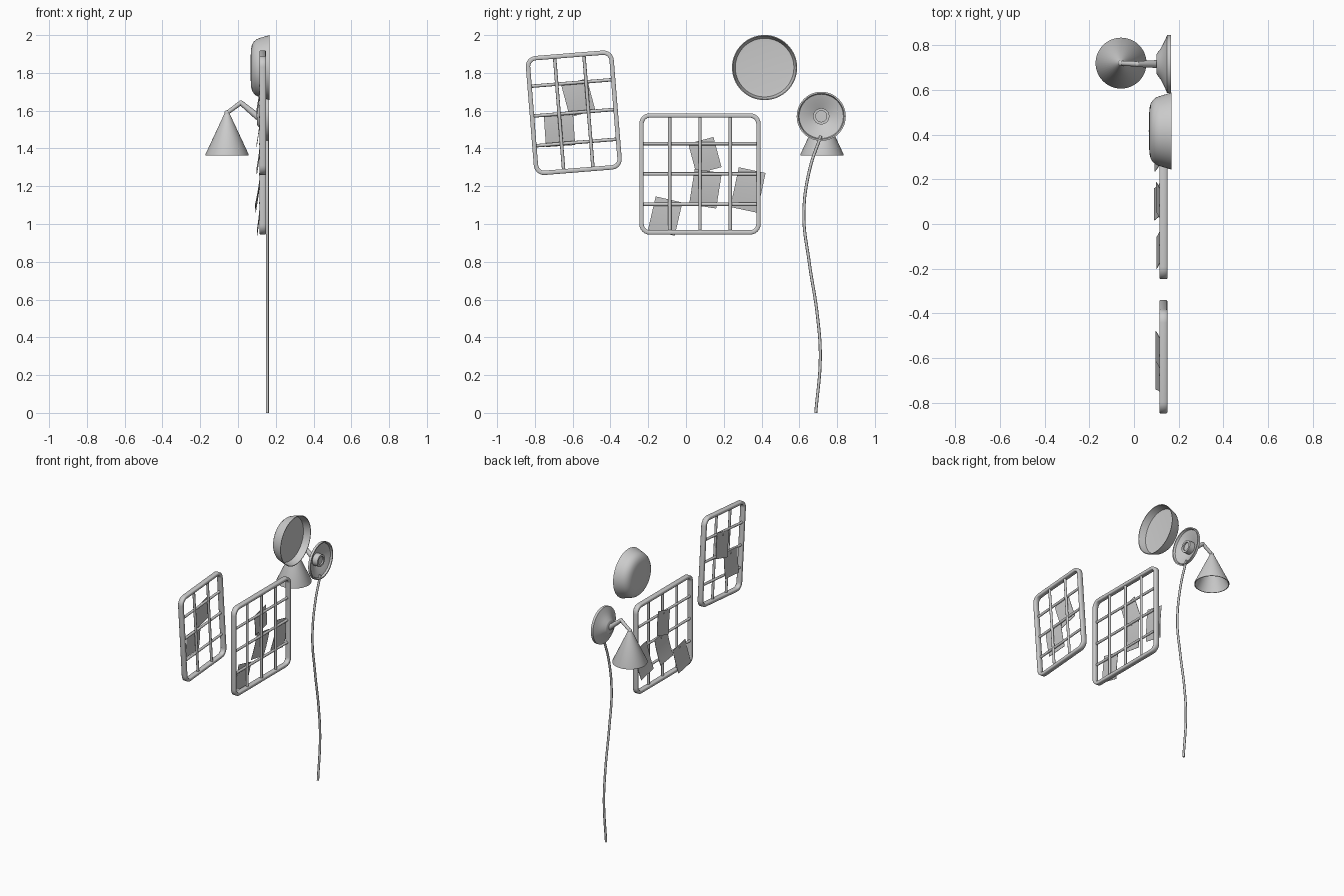
import bpy, bmesh, math
from mathutils import Matrix, Vector

if "Cube" in bpy.data.objects:
    bpy.data.objects.remove(bpy.data.objects["Cube"])


def finish(name, bm, angle=35):
    bmesh.ops.remove_doubles(bm, verts=bm.verts, dist=1e-5)
    bmesh.ops.recalc_face_normals(bm, faces=bm.faces)
    me = bpy.data.meshes.new(name)
    bm.to_mesh(me)
    bm.free()
    ob = bpy.data.objects.new(name, me)
    bpy.context.collection.objects.link(ob)
    bpy.ops.object.select_all(action='DESELECT')
    ob.select_set(True)
    bpy.context.view_layer.objects.active = ob
    bpy.ops.object.shade_smooth_by_angle(angle=math.radians(angle))
    return ob


def lathe(name, profile, matrix, n=48):
    """Spin a closed (radius, height) profile around local z."""
    bm = bmesh.new()
    rings = [[bm.verts.new((r * math.cos(2 * math.pi * i / n),
                            r * math.sin(2 * math.pi * i / n), h))
              for i in range(n)] for r, h in profile]
    for a, b in zip(rings, rings[1:]):
        for i in range(n):
            j = (i + 1) % n
            bm.faces.new((a[i], a[j], b[j], b[i]))
    bm.transform(matrix)
    return finish(name, bm)


def along_x(y, z):
    return Matrix.Translation((0, y, z)) @ Matrix.Rotation(math.pi / 2, 4, 'Y')


def add_rod(bm, a, b, r1, r2=None, n=12):
    a, b = Vector(a), Vector(b)
    d = b - a
    m = Matrix.Translation((a + b) / 2) @ d.to_track_quat('Z', 'Y').to_matrix().to_4x4()
    bmesh.ops.create_cone(bm, cap_ends=True, segments=n, radius1=r1,
                          radius2=r1 if r2 is None else r2, depth=d.length, matrix=m)


def in_wall(y, z, deg):
    return Matrix.Translation((0, y, z)) @ Matrix.Rotation(math.radians(deg), 4, 'X')


def rounded_loop(w, h, r, seg=6):
    pts = []
    for k, (sy, sz) in enumerate(((1, 1), (-1, 1), (-1, -1), (1, -1))):
        for i in range(seg + 1):
            a = math.pi / 2 * (k + i / seg)
            pts.append((sy * (w / 2 - r) + r * math.cos(a), sz * (h / 2 - r) + r * math.sin(a)))
    return pts


def wall_grid(name, y, z, w, h, deg, cols, rows):
    t, x0, x1, c = 0.023, 0.114, 0.149, 0.004
    # chamfered band section: (inset, x)
    section = [(c, x0), (t - c, x0), (t, x0 + c), (t, x1 - c),
               (t - c, x1), (c, x1), (0, x1 - c), (0, x0 + c)]
    bm = bmesh.new()
    loops = [[bm.verts.new((x, *p)) for p in rounded_loop(w - 2 * i, h - 2 * i, 0.055 - i)]
             for i, x in section]
    n = len(loops[0])
    for k, a in enumerate(loops):
        b = loops[(k + 1) % len(loops)]
        for i in range(n):
            j = (i + 1) % n
            bm.faces.new((a[i], a[j], b[j], b[i]))
    bm.transform(in_wall(y, z, deg))
    finish(name + "_frame", bm, 50)
    # crossing wires
    bm = bmesh.new()
    for i in range(1, cols):
        u = -w / 2 + w * i / cols
        add_rod(bm, (0.135, u, -h / 2 + 0.012), (0.135, u, h / 2 - 0.012), 0.009)
    for i in range(1, rows):
        v = -h / 2 + h * i / rows
        add_rod(bm, (0.128, -w / 2 + 0.012, v), (0.128, w / 2 - 0.012, v), 0.009)
    bm.transform(in_wall(y, z, deg))
    finish(name + "_wires", bm)


def note(i, y, z, w, h, deg, flare):
    """Thin sheet whose lower edge curls away from the wall."""
    bm = bmesh.new()
    n = 6
    rows = []
    for k in range(n + 1):
        t = k / n
        x = 0.117 - flare * t ** 1.6
        v = h / 2 - h * t
        rows.append([bm.verts.new(p) for p in ((x, -w / 2, v), (x, w / 2, v),
                                               (x + .002, w / 2, v), (x + .002, -w / 2, v))])
    for a, b in zip(rows, rows[1:]):
        for k in range(4):
            j = (k + 1) % 4
            bm.faces.new((a[k], a[j], b[j], b[k]))
    bm.faces.new(rows[0])
    bm.faces.new(rows[-1])
    bm.transform(in_wall(y, z, deg))
    finish(f"paper_note_{i}", bm)
    # push pin near the top edge
    bm = bmesh.new()
    add_rod(bm, (0.111, 0, h / 2 - 0.02), (0.118, 0, h / 2 - 0.02), 0.005, 0.006, 10)
    bm.transform(in_wall(y, z, deg))
    finish(f"push_pin_{i}", bm)


# memo grids
wall_grid("square_grid", 0.074, 1.265, 0.642, 0.642, 0, 4, 4)
wall_grid("tilted_grid", -0.594, 1.589, 0.467, 0.632, 4.6, 3, 4)

# pinned notes
notes = [(0.100, 1.363, 0.138, 0.165, 15, 0.018),
         (0.103, 1.187, 0.145, 0.190, -9, 0.027),
         (0.328, 1.180, 0.145, 0.215, -12, 0.025),
         (-0.110, 1.042, 0.145, 0.180, -13, 0.017),
         (-0.570, 1.668, 0.140, 0.175, 15, 0.020),
         (-0.670, 1.500, 0.155, 0.175, 4, 0.020)]
for i, args in enumerate(notes):
    note(i + 1, *args)

# round wall clock body: hollow back, domed front
lathe("round_wall_dome", [(0, .119), (.135, .119), (.155, .121), (.168, .168), (.1725, .168),
                          (.156, .113), (.150, .098), (.138, .084), (.122, .074),
                          (.100, .069), (.06, .067), (0, .066)], along_x(0.416, 1.828), 64)

# lamp wall plate with rear boss
LY, LZ = 0.716, 1.57
lathe("lamp_wall_plate", [(0, .150), (.029, .150), (.029, .160), (.043, .160), (.043, .120),
                          (.088, .142), (.117, .152), (.122, .165), (.130, .165), (.130, .148),
                          (.105, .138), (.07, .120), (.048, .103), (.042, .100), (0, .100)],
      along_x(LY, LZ))

# bent lamp arm
elbow, tip = (0.015, LY, 1.642), (-0.058, LY + .004, 1.588)
bm = bmesh.new()
add_rod(bm, (0.108, LY, 1.565), elbow, 0.018, 0.013, 16)
add_rod(bm, elbow, tip, 0.012, 0.011, 16)
for p, r in ((elbow, 0.0128), (tip, 0.014)):
    bmesh.ops.create_uvsphere(bm, u_segments=16, v_segments=8, radius=r,
                              matrix=Matrix.Translation(p))
finish("lamp_arm", bm)

# hollow cone shade
lathe("lamp_shade", [(0, 1.588), (.013, 1.586), (.114, 1.370), (.114, 1.362), (.109, 1.362),
                     (.108, 1.370), (.010, 1.575), (0, 1.576)],
      Matrix.Translation((-0.058, 0.72, 0)))

# hanging cord
curve = bpy.data.curves.new("lamp_cord", 'CURVE')
curve.dimensions = '3D'
curve.bevel_depth = 0.008
curve.bevel_resolution = 2
curve.use_fill_caps = True
path = [(.714, 1.467), (.655, 1.29), (.624, 1.05), (.652, .80), (.695, .52), (.711, .30), (.687, 0)]
sp = curve.splines.new('BEZIER')
sp.bezier_points.add(len(path) - 1)
for bp, (y, z) in zip(sp.bezier_points, path):
    bp.co = (0.155, y, z)
    bp.handle_left_type = bp.handle_right_type = 'AUTO'
cord = bpy.data.objects.new("lamp_cord", curve)
bpy.context.collection.objects.link(cord)
